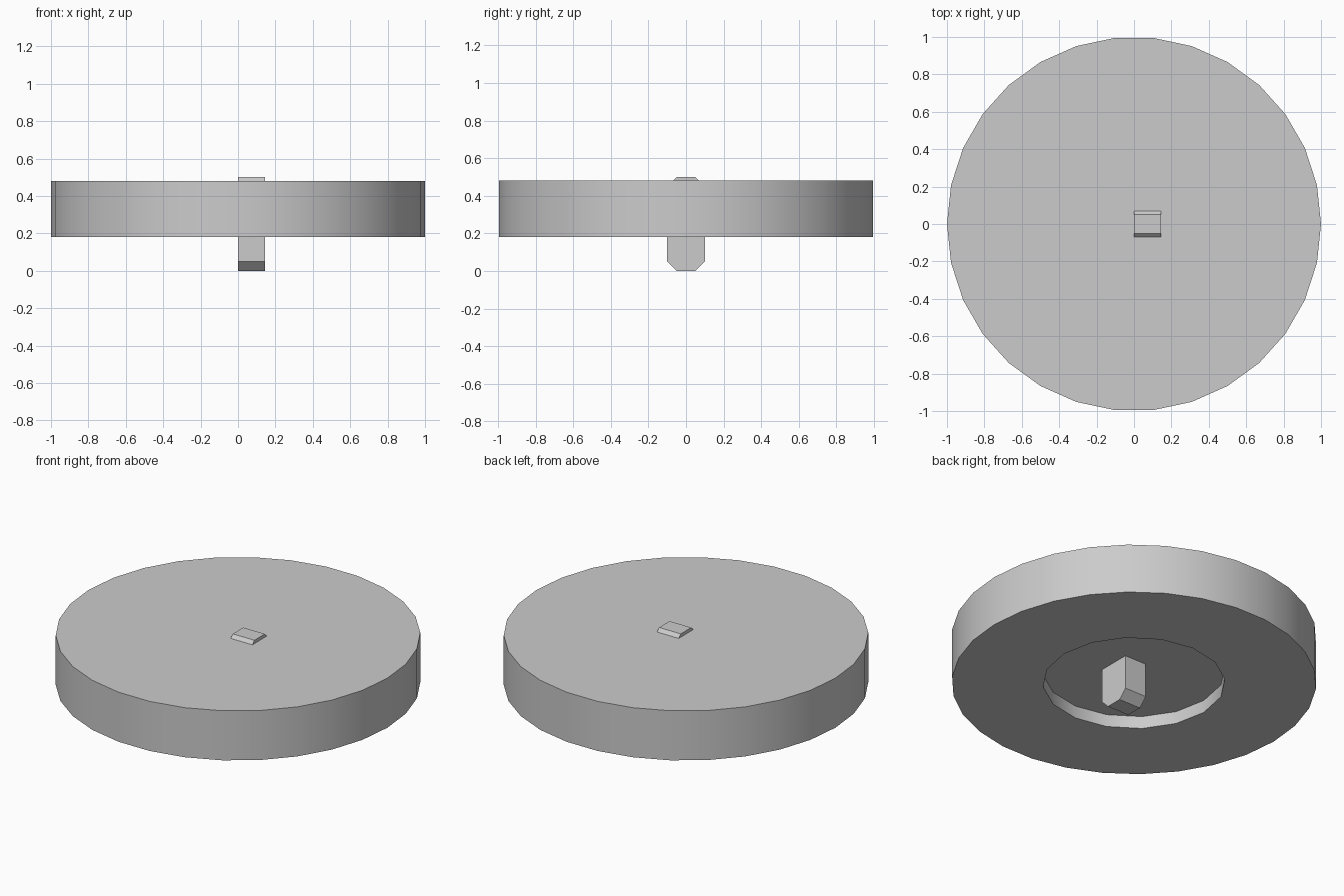
import bpy
import bmesh
import math

cube = bpy.data.objects.get("Cube")
if cube:
    bpy.data.objects.remove(cube, do_unlink=True)

grey = bpy.data.materials.new("plain grey")
grey.use_nodes = True
colour = (0.6, 0.6, 0.6, 1)
grey.diffuse_color = colour
grey.node_tree.nodes["Principled BSDF"].inputs["Base Color"].default_value = colour


def finish(bm, name):
    bmesh.ops.recalc_face_normals(bm, faces=bm.faces[:])
    mesh = bpy.data.meshes.new(name)
    bm.to_mesh(mesh)
    bm.free()
    obj = bpy.data.objects.new(name, mesh)
    bpy.context.collection.objects.link(obj)
    mesh.materials.append(grey)
    return obj


def drum(name, sides, radius, bottom, top):
    """Upright cylinder with its first corner on the +x axis."""
    bm = bmesh.new()
    ring = [bm.verts.new((radius * math.cos(math.tau * i / sides),
                          radius * math.sin(math.tau * i / sides), bottom))
            for i in range(sides)]
    base = bm.faces.new(ring)
    side = bmesh.ops.extrude_face_region(bm, geom=[base], use_keep_orig=True)
    moved = [v for v in side["geom"] if isinstance(v, bmesh.types.BMVert)]
    bmesh.ops.translate(bm, verts=moved, vec=(0, 0, top - bottom))
    return finish(bm, name)


# Disc with a shallow round recess underneath
disc = drum("disc", 30, 1.0, 0.18, 0.48)
cutter = drum("recess_cutter", 16, 0.5, 0.1, 0.255)
cutter.hide_render = True
cutter.hide_viewport = True
cut = disc.modifiers.new("recess", "BOOLEAN")
cut.operation = "DIFFERENCE"
cut.solver = "EXACT"
cut.object = cutter
bpy.context.view_layer.objects.active = disc
disc.select_set(True)
bpy.ops.object.modifier_apply(modifier=cut.name)
bpy.data.objects.remove(cutter, do_unlink=True)
bpy.ops.object.shade_smooth_by_angle(angle=math.radians(35))

# Chamfered tab passing through the disc beside its centre
half, flat, low, high = 0.1, 0.05, 0.0, 0.5
chamfer = half - flat
right_side = [(flat, low), (half, low + chamfer),
              (half, high - chamfer), (flat, high)]
profile = right_side + [(-y, z) for y, z in reversed(right_side)]
bm = bmesh.new()
end = bm.faces.new([bm.verts.new((0, y, z)) for y, z in profile])
body = bmesh.ops.extrude_face_region(bm, geom=[end], use_keep_orig=True)
bmesh.ops.translate(
    bm, vec=(0.145, 0, 0),
    verts=[v for v in body["geom"] if isinstance(v, bmesh.types.BMVert)])
finish(bm, "tab")
